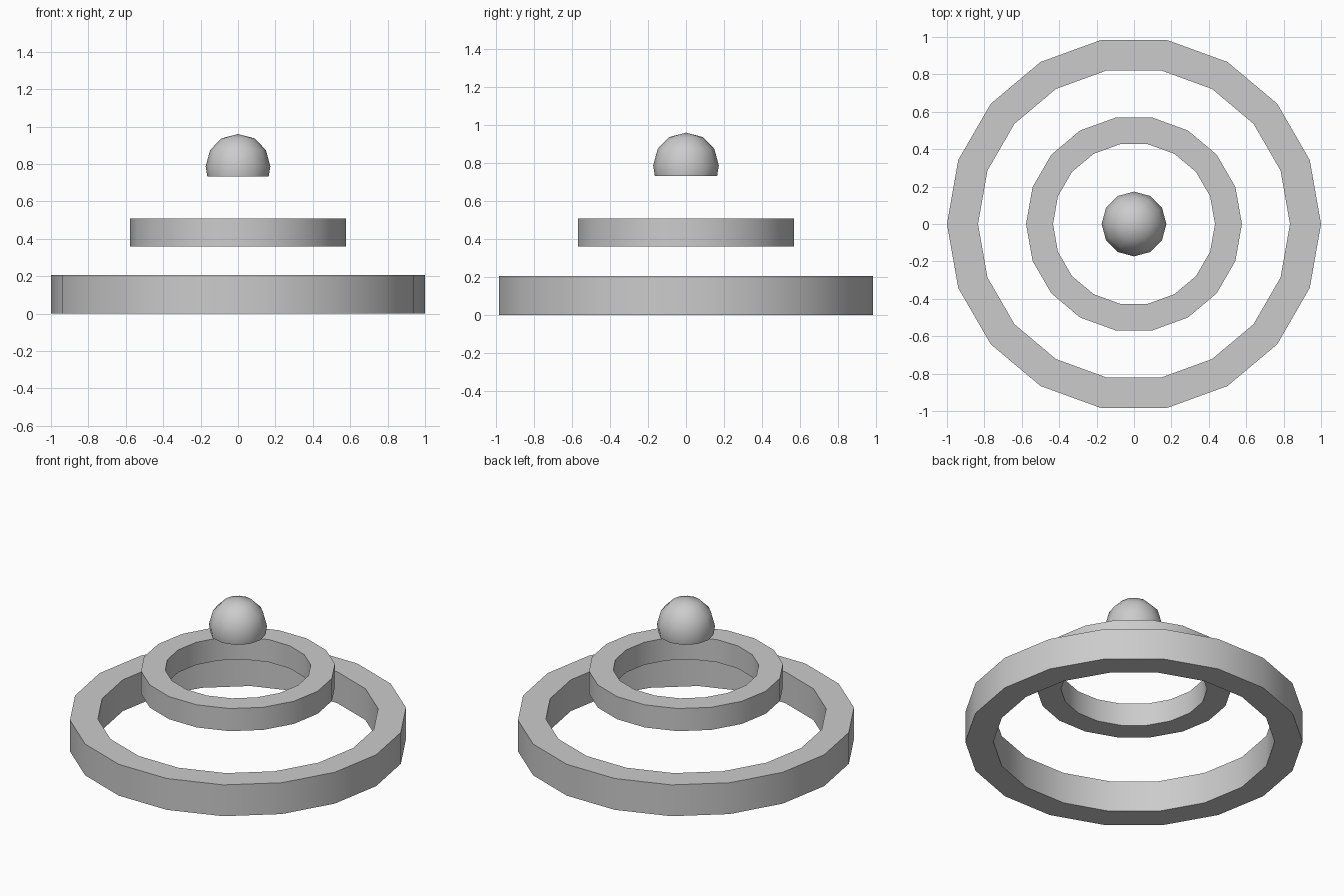
import bpy, bmesh, math

if "Cube" in bpy.data.objects:
    bpy.data.objects.remove(bpy.data.objects["Cube"])


def lathe(name, profile, sides, closed):
    """Spin an (r, z) profile around the z axis; closed=True joins its last point to its first."""
    bm = bmesh.new()
    rows = []
    for r, z in profile:
        if r == 0:
            rows.append([bm.verts.new((0, 0, z))] * sides)
        else:
            rows.append([bm.verts.new((r * math.cos(2 * math.pi * i / sides),
                                       r * math.sin(2 * math.pi * i / sides), z))
                         for i in range(sides)])
    pairs = list(zip(rows, rows[1:]))
    if closed:
        pairs.append((rows[-1], rows[0]))
    for a, b in pairs:
        for i in range(sides):
            j = (i + 1) % sides
            quad = list(dict.fromkeys((a[i], a[j], b[j], b[i])))
            bm.faces.new(quad)
    if not closed:
        bm.faces.new(rows[0])  # flat underside
    bmesh.ops.recalc_face_normals(bm, faces=bm.faces[:])
    mesh = bpy.data.meshes.new(name)
    bm.to_mesh(mesh)
    bm.free()
    obj = bpy.data.objects.new(name, mesh)
    bpy.context.collection.objects.link(obj)
    bpy.ops.object.select_all(action='DESELECT')
    obj.select_set(True)
    bpy.context.view_layer.objects.active = obj
    bpy.ops.object.shade_smooth_by_angle(angle=math.radians(40))
    return obj


def ring(name, outer, inner, z0, z1):
    return lathe(name, [(outer, z0), (outer, z1), (inner, z1), (inner, z0)], 18, True)


# Two stacked, floating rings
ring("lower_ring", 1.0, 0.834, 0.0, 0.205)
ring("upper_ring", 0.577, 0.433, 0.36, 0.508)

# Rounded cap, slightly more than half a sphere
lathe("dome", [(0.164, 0.732), (0.173, 0.787), (0.149, 0.875), (0.088, 0.937), (0, 0.96)], 12, False)
